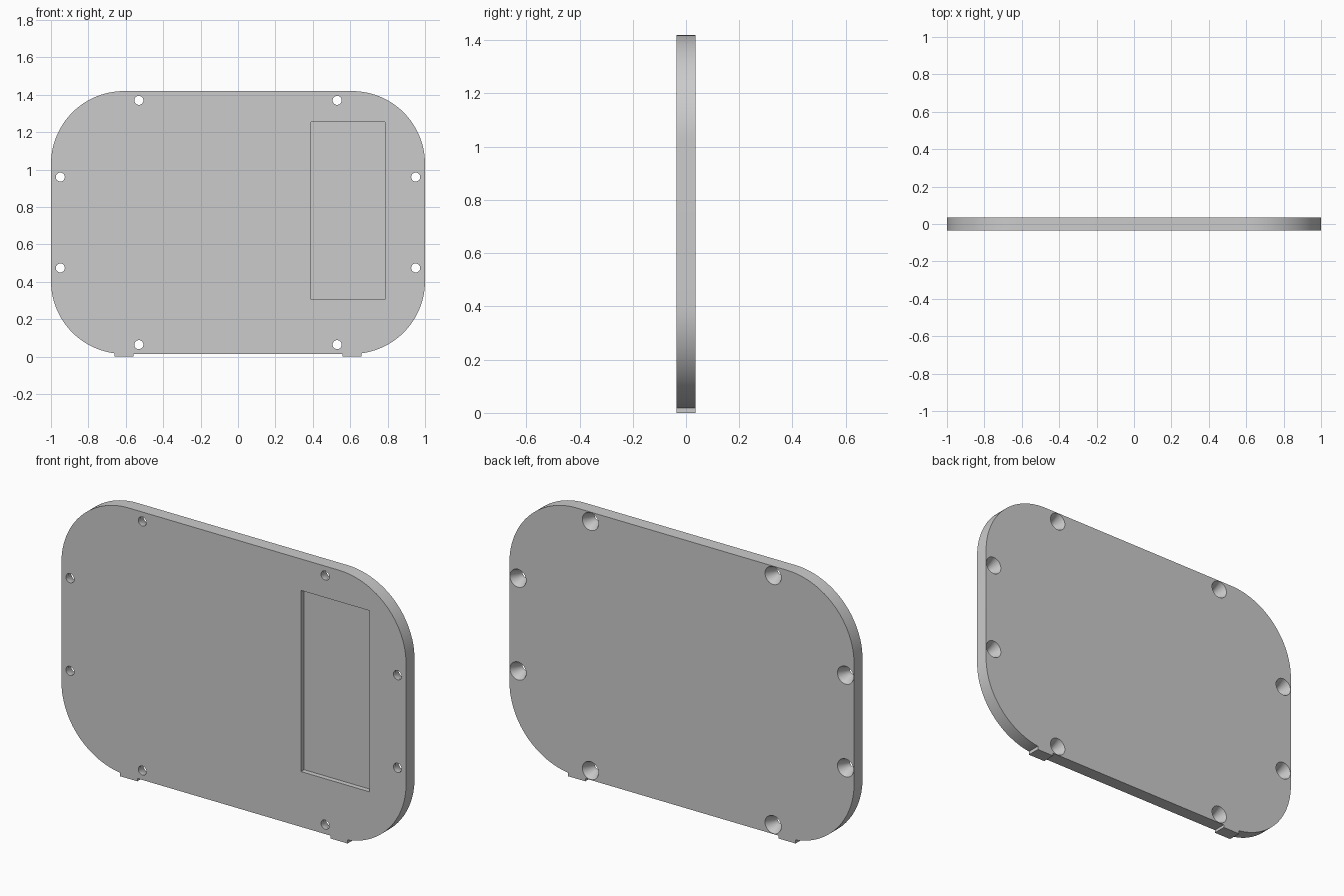
import bpy, bmesh, math
from mathutils import Matrix, Vector

if "Cube" in bpy.data.objects:
    bpy.data.objects.remove(bpy.data.objects["Cube"])

HALF_T = 0.035           # half thickness of the plate
BOTTOM, TOP = 0.015, 1.42
RADIUS = 0.39
MID = (BOTTOM + TOP) / 2

grey = bpy.data.materials.new("plain grey")
grey.use_nodes = True
colour = (0.6, 0.6, 0.6, 1)
grey.diffuse_color = colour
grey.node_tree.nodes["Principled BSDF"].inputs["Base Color"].default_value = colour


def make_object(name, bm):
    bmesh.ops.recalc_face_normals(bm, faces=bm.faces)
    mesh = bpy.data.meshes.new(name)
    bm.to_mesh(mesh)
    bm.free()
    mesh.materials.append(grey)
    obj = bpy.data.objects.new(name, mesh)
    bpy.context.collection.objects.link(obj)
    return obj


def box(bm, x0, x1, y0, y1, z0, z1):
    place = Matrix.Translation(((x0 + x1) / 2, (y0 + y1) / 2, (z0 + z1) / 2))
    size = Matrix.Diagonal((x1 - x0, y1 - y0, z1 - z0, 1))
    bmesh.ops.create_cube(bm, size=1, matrix=place @ size)


def lathe_y(bm, x, z, profile, sides=32):
    """Closed solid of revolution about a y axis; profile is (y, radius)."""
    rings = []
    for y, r in profile:
        angles = [math.tau * i / sides for i in range(sides)]
        rings.append([bm.verts.new((x + r * math.cos(a), y, z + r * math.sin(a)))
                      for a in angles])
    for a, b in zip(rings, rings[1:]):
        for i in range(sides):
            j = (i + 1) % sides
            bm.faces.new((a[i], a[j], b[j], b[i]))
    bm.faces.new(rings[0])
    bm.faces.new(rings[-1])


def cut(target, cutter):
    cutter.hide_render = True
    mod = target.modifiers.new("cut", 'BOOLEAN')
    mod.operation = 'DIFFERENCE'
    mod.solver = 'EXACT'
    mod.object = cutter
    bpy.context.view_layer.objects.active = target
    bpy.ops.object.modifier_apply(modifier=mod.name)
    bpy.data.objects.remove(cutter)


# Rounded cover plate
bm = bmesh.new()
outline = []
STEPS = 24
corners = [(1, 1), (-1, 1), (-1, -1), (1, -1)]
for q, (sx, sz) in enumerate(corners):
    cx = sx * (1 - RADIUS)
    cz = MID + sz * ((TOP - BOTTOM) / 2 - RADIUS)
    for i in range(STEPS + 1):
        a = (q + i / STEPS) * math.pi / 2
        outline.append(bm.verts.new((cx + RADIUS * math.cos(a), -HALF_T,
                                     cz + RADIUS * math.sin(a))))
face = bm.faces.new(outline)
ext = bmesh.ops.extrude_face_region(bm, geom=[face])
bmesh.ops.translate(bm, vec=Vector((0, 2 * HALF_T, 0)),
                    verts=[v for v in ext["geom"] if isinstance(v, bmesh.types.BMVert)])
plate = make_object("cover_plate", bm)

# Countersunk screw holes, wide at the back
bm = bmesh.new()
hole = [(-0.05, 0.024), (-0.015, 0.024), (HALF_T, 0.047), (0.05, 0.047)]
for sx in (-1, 1):
    for sz in (-1, 1):
        lathe_y(bm, sx * 0.53, MID + sz * 0.653, hole)
        lathe_y(bm, sx * 0.95, MID + sz * 0.243, hole)
cut(plate, make_object("screw_hole_cutter", bm))

# Shallow rectangular recess in the front
bm = bmesh.new()
box(bm, 0.39, 0.787, -0.1, -HALF_T + 0.026, 0.305, 1.255)
cut(plate, make_object("recess_cutter", bm))

# Small feet under the lower edge
feet = []
for name, s in (("left_foot", 1), ("right_foot", -1)):
    bm = bmesh.new()
    x0, x1 = sorted((s * 0.56, s * 0.66))
    box(bm, x0, x1, -HALF_T, HALF_T, 0, 0.022)
    feet.append(make_object(name, bm))

# Smooth shading on the curves only
bpy.ops.object.select_all(action='DESELECT')
plate.select_set(True)
bpy.context.view_layer.objects.active = plate
bpy.ops.object.shade_smooth_by_angle(angle=math.radians(25))
